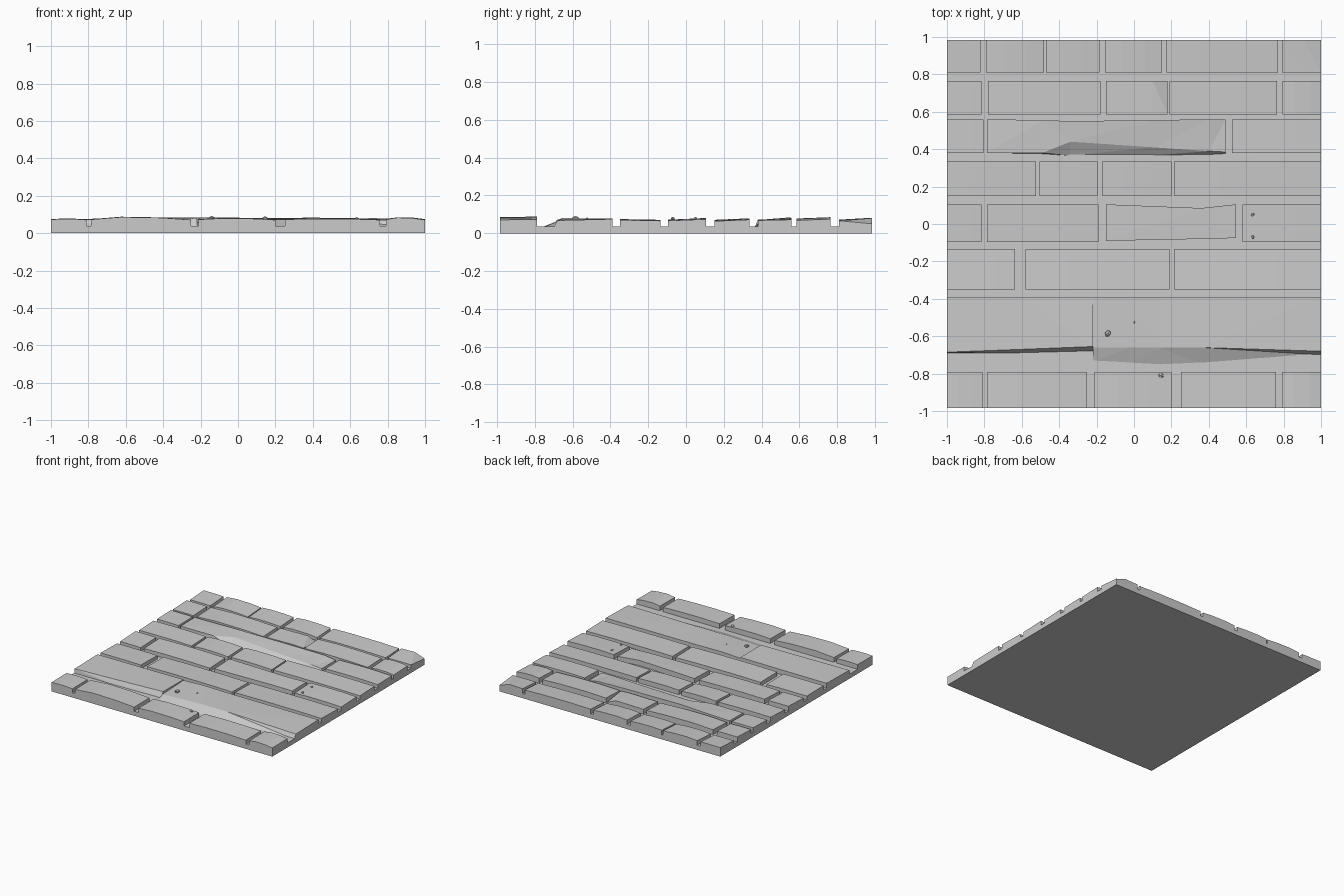
import bpy
import bmesh
from mathutils import Matrix

cube = bpy.data.objects.get("Cube")
if cube:
    bpy.data.objects.remove(cube, do_unlink=True)

BASE_TOP = 0.037
HALF_DEPTH = 0.985

stone = bpy.data.materials.new("grey stone")
stone.use_nodes = True
stone.diffuse_color = (0.6, 0.6, 0.6, 1)
shader = next(n for n in stone.node_tree.nodes if n.type == "BSDF_PRINCIPLED")
shader.inputs["Base Color"].default_value = (0.6, 0.6, 0.6, 1)
shader.inputs["Roughness"].default_value = 0.9


def finish(name, bm):
    """Turn a bmesh into a flat shaded stone object."""
    bmesh.ops.recalc_face_normals(bm, faces=bm.faces)
    mesh = bpy.data.meshes.new(name)
    bm.to_mesh(mesh)
    bm.free()
    mesh.materials.append(stone)
    obj = bpy.data.objects.new(name, mesh)
    bpy.context.collection.objects.link(obj)
    return obj


def loft_stone(name, sections):
    """Loft cross-sections (x, foot y, front y, front z, back y, back z)."""
    bm = bmesh.new()
    rings = []
    for x, foot, front, front_z, back, back_z in sections:
        points = [(foot, BASE_TOP - 0.004), (front, front_z),
                  (back, back_z), (back, BASE_TOP - 0.004)]
        rings.append([bm.verts.new((x, y, z)) for y, z in points])
    for a, b in zip(rings, rings[1:]):
        for i in range(4):
            j = (i + 1) % 4
            bm.faces.new((a[i], a[j], b[j], b[i]))
    bm.faces.new(rings[0])
    bm.faces.new(rings[-1])
    bmesh.ops.triangulate(bm, faces=[f for f in bm.faces if len(f.verts) == 4])
    return finish(name, bm)


def brick(name, x0, x1, y0, y1, front_z, back_z, crown=0.008, skew=0.0):
    """A worn brick: ends slightly low, middle raised by the crown."""
    worn = [(0, 0), (0.3, crown), (0.7, crown * 0.7), (1, -0.002)]
    sections = []
    for t, lift in worn:
        x = x0 + (x1 - x0) * t
        y = y0 + skew * t
        sections.append((x, y, y, front_z + lift, y1, back_z + lift))
    return loft_stone(name, sections)


def course(name, y0, y1, front_z, back_z, spans, crowns):
    """One row of bricks running across the floor."""
    for i, ((x0, x1), crown) in enumerate(zip(spans, crowns)):
        brick(f"{name}_brick_{i + 1}", x0, x1, y0, y1, front_z, back_z, crown)


# Mortar slab under the bricks
bm = bmesh.new()
bmesh.ops.create_cube(bm, size=1, matrix=Matrix.Translation((0, 0, BASE_TOP / 2))
                      @ Matrix.Diagonal((2, 2 * HALF_DEPTH, BASE_TOP, 1)))
finish("mortar_base", bm)

# Plain courses, from the back to the front
course("back", 0.81, HALF_DEPTH, 0.064, 0.074,
       [(-1, -0.82), (-0.79, -0.48), (-0.47, -0.185), (-0.155, 0.15), (0.175, 0.77)],
       [0, 0.008, 0.005, 0.007, 0.004])
course("second", 0.585, 0.765, 0.07, 0.077,
       [(-1, -0.815), (-0.78, -0.18), (0.19, 0.765), (0.795, 1)],
       [0, 0.008, 0.006, 0.008])
course("third", 0.38, 0.56, 0.07, 0.074,
       [(-1, -0.805), (0.525, 1)], [0, 0.003])
course("fourth", 0.15, 0.335, 0.066, 0.074,
       [(-1, -0.525), (-0.505, -0.195), (-0.17, 0.2), (0.215, 1)],
       [0.002, 0.005, 0.004, 0.002])
course("fifth", -0.095, 0.105, 0.068, 0.076,
       [(-1, -0.815), (-0.785, -0.19), (0.58, 1)], [0, 0.003, 0.004])
course("sixth", -0.35, -0.135, 0.072, 0.068,
       [(-1, -0.635), (-0.58, 0.19), (0.215, 1)], [0, 0.003, 0.002])
course("front", -HALF_DEPTH, -0.79, 0.073, 0.075,
       [(-1, -0.81), (-0.785, -0.25), (-0.21, 0.2), (0.25, 0.76), (0.79, 1)],
       [0.003, 0.013, 0.006, 0.004, 0.01])

# Back corner brick with its outer corner broken down
loft_stone("back_corner_brick", [
    (0.79, 0.81, 0.81, 0.066, HALF_DEPTH, 0.077),
    (0.91, 0.81, 0.81, 0.066, HALF_DEPTH, 0.08),
    (1, 0.81, 0.81, 0.066, HALF_DEPTH, 0.05)])

# Second course brick with a chipped right end
loft_stone("chipped_brick", [
    (-0.15, 0.585, 0.585, 0.07, 0.765, 0.076),
    (0.10, 0.585, 0.585, 0.074, 0.765, 0.08),
    (0.18, 0.585, 0.585, 0.07, 0.765, 0.045)])

# Long third course slab with its front edge broken away
loft_stone("broken_slab", [
    (-0.785, 0.38, 0.38, 0.07, 0.56, 0.073),
    (-0.49, 0.375, 0.38, 0.07, 0.555, 0.08),
    (-0.34, 0.365, 0.44, 0.075, 0.55, 0.084),
    (0.10, 0.365, 0.41, 0.066, 0.555, 0.082),
    (0.40, 0.37, 0.39, 0.064, 0.56, 0.078),
    (0.49, 0.375, 0.385, 0.06, 0.56, 0.062)])

# Long fifth course brick, dipping along its back edge
loft_stone("dipped_brick", [
    (-0.15, -0.09, -0.09, 0.07, 0.105, 0.076),
    (0.36, -0.08, -0.08, 0.072, 0.085, 0.08),
    (0.545, -0.075, -0.075, 0.068, 0.105, 0.072)])

# Wide cracked pair of slabs near the front
loft_stone("wide_slab_left", [
    (-1, -0.69, -0.685, 0.07, -0.39, 0.075),
    (-0.6, -0.69, -0.67, 0.075, -0.39, 0.076),
    (-0.22, -0.68, -0.655, 0.08, -0.39, 0.078)])
loft_stone("wide_slab_right", [
    (-0.22, -0.74, -0.66, 0.06, -0.39, 0.072),
    (-0.03, -0.75, -0.66, 0.068, -0.39, 0.079),
    (0.14, -0.76, -0.66, 0.073, -0.39, 0.076),
    (0.36, -0.75, -0.66, 0.074, -0.39, 0.075),
    (1, -0.70, -0.68, 0.068, -0.39, 0.075)])

# Loose pebbles
pebbles = [(-0.14, -0.585, 0.02), (0, -0.525, 0.007), (0.145, -0.81, 0.016),
           (0.635, 0.05, 0.011), (0.635, -0.07, 0.011)]
for number, (x, y, radius) in enumerate(pebbles, 1):
    bm = bmesh.new()
    bmesh.ops.create_icosphere(bm, subdivisions=1, radius=radius)
    pebble = finish(f"pebble_{number}", bm)
    pebble.location = (x, y, 0.078)
    pebble.scale = (1, 0.8, 0.75)
    pebble.rotation_euler.z = number
